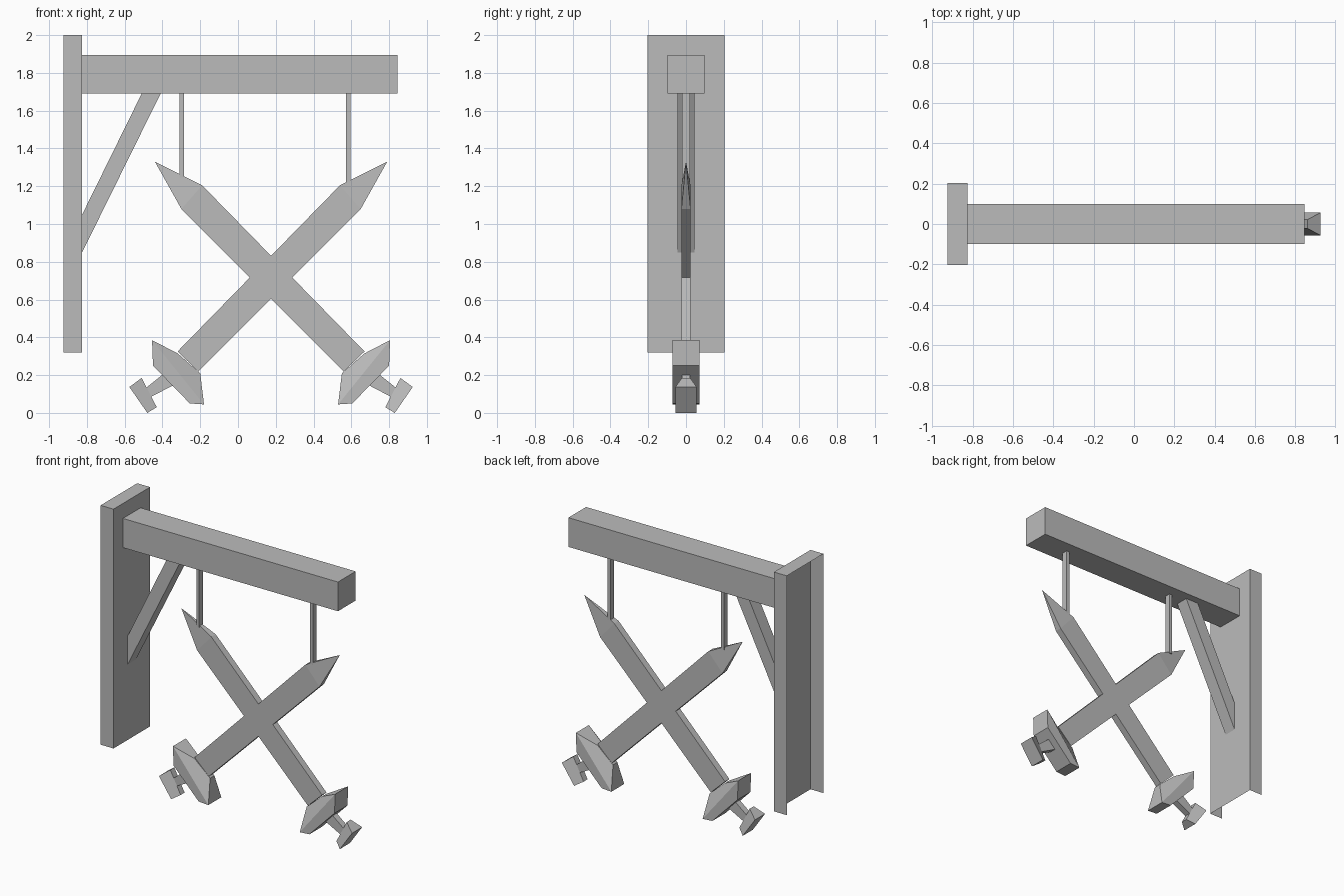
import bpy
import bmesh
from mathutils import Vector

cube = bpy.data.objects.get("Cube")
if cube:
    bpy.data.objects.remove(cube, do_unlink=True)

grey = bpy.data.materials.new("plain_grey")
grey.use_nodes = True
colour = (0.5, 0.5, 0.5, 1)
grey.diffuse_color = colour
grey.node_tree.nodes["Principled BSDF"].inputs["Base Color"].default_value = colour

MIRROR_X = 0.175  # crossing line of the two swords


def loft(name, sections, flip=False, open_sides=()):
    """Join rectangles; each is two (x, z) points and a half depth in y."""
    bm = bmesh.new()
    rings = []
    for a, b, depth in sections:
        corners = [(a, -depth), (b, -depth), (b, depth), (a, depth)]
        rings.append([bm.verts.new((2 * MIRROR_X - p[0] if flip else p[0], y, p[1]))
                      for p, y in corners])
    for low, high in zip(rings, rings[1:]):
        for i in range(4):
            j = (i + 1) % 4
            bm.faces.new((low[i], low[j], high[j], high[i]))
    bm.faces.new(rings[0])
    bm.faces.new(rings[-1])
    bmesh.ops.remove_doubles(bm, verts=bm.verts, dist=0.0001)
    bmesh.ops.recalc_face_normals(bm, faces=bm.faces)
    bm.normal_update()
    hidden = [f for f in bm.faces
              if any(f.normal.dot(Vector(d)) > 0.9 for d in open_sides)]
    bmesh.ops.delete(bm, geom=hidden, context="FACES")
    mesh = bpy.data.meshes.new(name)
    bm.to_mesh(mesh)
    bm.free()
    mesh.materials.append(grey)
    obj = bpy.data.objects.new(name, mesh)
    bpy.context.collection.objects.link(obj)
    return obj


def box(name, x0, x1, z0, z1, depth, open_sides=()):
    return loft(name, [((x0, z0), (x1, z0), depth), ((x0, z1), (x1, z1), depth)],
                open_sides=open_sides)


# Bracket: wall plate is a shell, open at the back and underneath
box("wall_plate", -0.925, -0.825, 0.32, 2.0, 0.203, [(-1, 0, 0), (0, 0, -1)])
box("beam", -0.825, 0.845, 1.69, 1.895, 0.098)
loft("diagonal_brace", [((-0.825, 1.05), (-0.825, 0.85), 0.046),
                        ((-0.51, 1.69), (-0.41, 1.69), 0.046)])

# Hanging rods
box("left_rod", 0.572, 0.595, 1.215, 1.69, 0.02)
box("right_rod", -0.31, -0.287, 1.245, 1.69, 0.02)

# Crossed swords, the second a mirror of the first
for side, flip in (("left", False), ("right", True)):
    tip = (-0.44, 1.33)
    loft(side + "_blade", [((0.56, 0.22), (0.67, 0.325), 0.024),
                           ((-0.30, 1.08), (-0.19, 1.205), 0.024),
                           (tip, tip, 0)], flip)
    loft(side + "_guard", [((0.55, 0.21), (0.67, 0.315), 0.024),
                           ((0.53, 0.045), (0.805, 0.385), 0.072),
                           ((0.605, 0.05), (0.80, 0.25), 0.072)], flip)
    loft(side + "_grip", [((0.68, 0.153), (0.73, 0.218), 0.022),
                          ((0.81, 0.085), (0.84, 0.13), 0.022)], flip)
    loft(side + "_pommel", [((0.78, 0.03), (0.86, 0.185), 0.022),
                            ((0.83, 0.0), (0.925, 0.137), 0.056)], flip)
